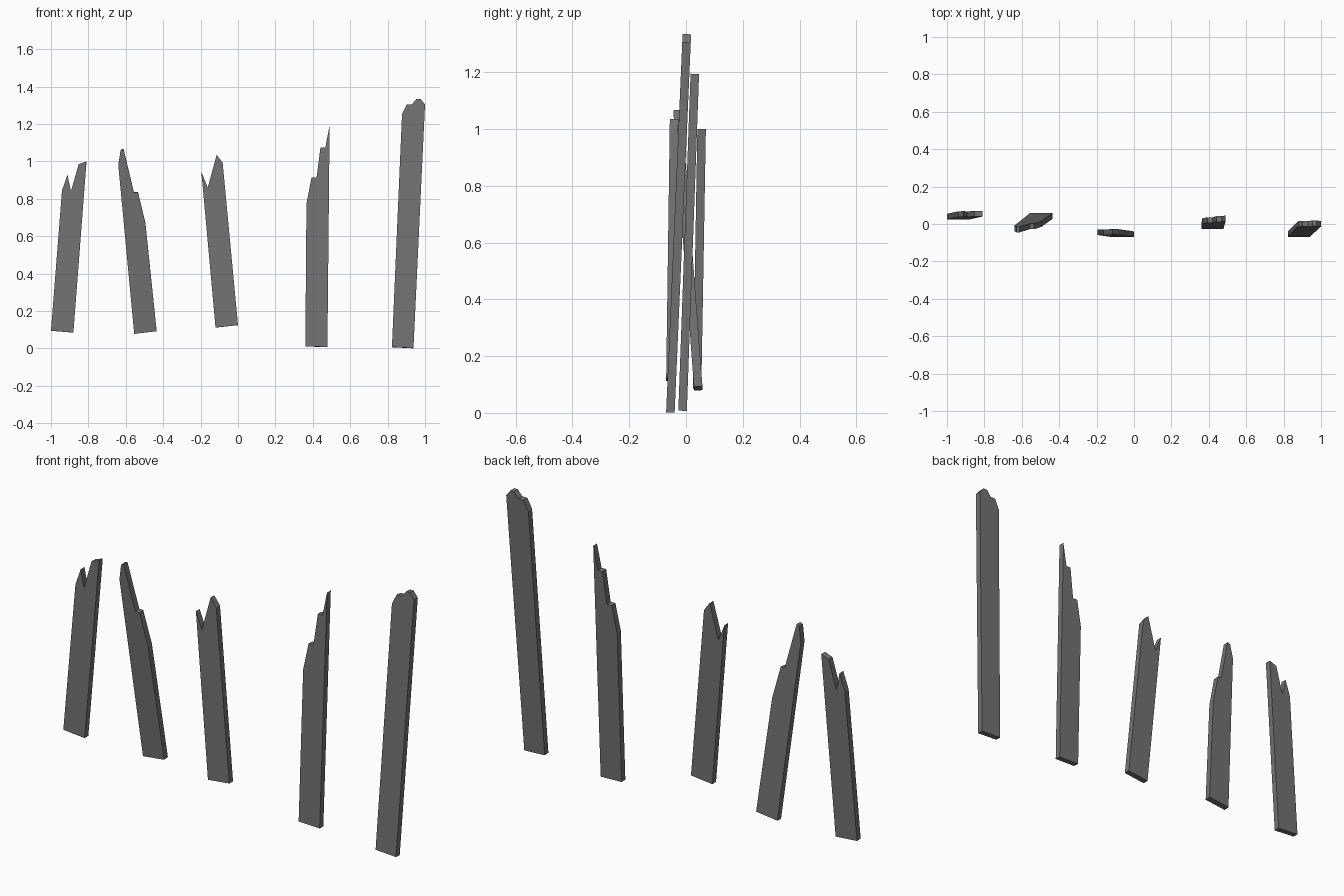
import bpy
import bmesh

cube = bpy.data.objects.get("Cube")
if cube:
    bpy.data.objects.remove(cube, do_unlink=True)

THICKNESS = 0.03

grey = bpy.data.materials.new("weathered grey")
grey.use_nodes = True
colour = (0.17, 0.17, 0.17, 1)
grey.diffuse_color = colour
grey.node_tree.nodes["Principled BSDF"].inputs["Base Color"].default_value = colour


def plank(name, outline, y_bottom, y_top):
    """Extrude a front outline into a board that leans from y_bottom to y_top."""
    low = min(z for x, z in outline)
    high = max(z for x, z in outline)
    slope = (y_top - y_bottom) / (high - low)
    bm = bmesh.new()
    front = [bm.verts.new((x, y_bottom + slope * (z - low) - THICKNESS / 2, z))
             for x, z in outline]
    face = bm.faces.new(front)
    back = bmesh.ops.extrude_face_region(bm, geom=[face])["geom"]
    # Push the back square to the leaning front face
    for v in back:
        if isinstance(v, bmesh.types.BMVert):
            v.co.y += THICKNESS
            v.co.z -= THICKNESS * slope
    bmesh.ops.recalc_face_normals(bm, faces=bm.faces)
    mesh = bpy.data.meshes.new(name)
    bm.to_mesh(mesh)
    bm.free()
    mesh.materials.append(grey)
    obj = bpy.data.objects.new(name, mesh)
    bpy.context.collection.objects.link(obj)


# Broken fence boards, from the model's right to its left
plank("far_right_plank",
      [(-1, .095), (-.88, .085), (-.81, 1), (-.852, .985),
       (-.893, .84), (-.912, .93), (-.941, .845)], .039, .055)
plank("right_plank",
      [(-.555, .078), (-.435, .092), (-.495, .67), (-.535, .835),
       (-.557, .835), (-.612, 1.066), (-.627, 1.06), (-.64, .98)], .044, -.03)
plank("middle_plank",
      [(-.12, .112), (0, .125), (-.082, .993), (-.114, 1.036),
       (-.162, .86), (-.196, .945)], -.055, -.042)
plank("left_plank",
      [(.36, .012), (.478, .008), (.49, 1.195), (.467, 1.075), (.441, 1.075),
       (.42, .913), (.393, .913), (.366, .775)], -.012, .031)
plank("far_left_plank",
      [(.823, .008), (.938, .002), (1, 1.305), (.976, 1.335), (.955, 1.335),
       (.93, 1.305), (.902, 1.305), (.877, 1.255)], -.055, .003)
